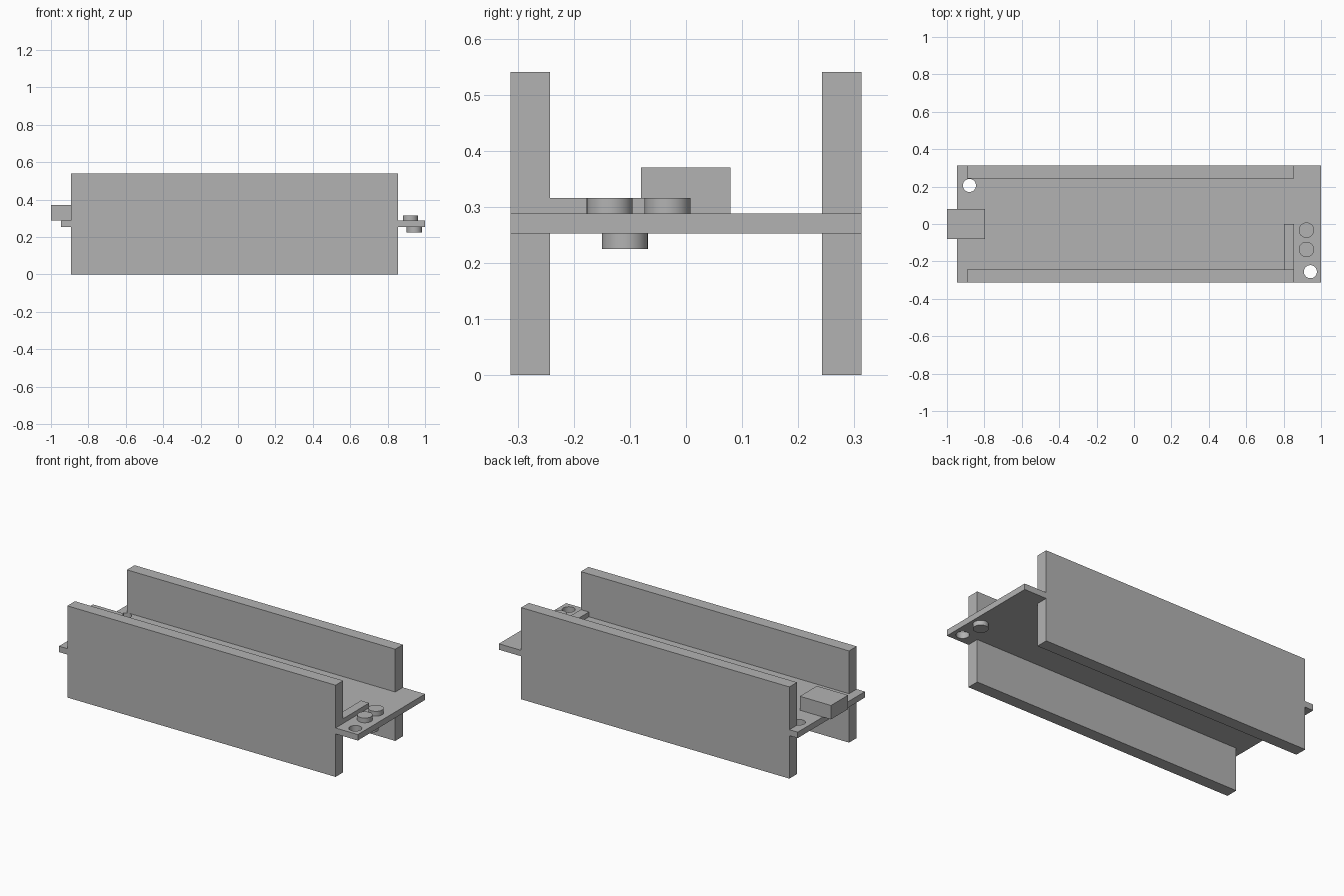
import bpy
import bmesh

cube = bpy.data.objects.get("Cube")
if cube:
    bpy.data.objects.remove(cube, do_unlink=True)

grey = bpy.data.materials.new("plain_grey")
grey.use_nodes = True
grey.diffuse_color = (0.45, 0.45, 0.45, 1)
grey.node_tree.nodes["Principled BSDF"].inputs["Base Color"].default_value = grey.diffuse_color


def add_prism(name, outline, z0, z1):
    """Extrude a flat outline from z0 to z1."""
    bm = bmesh.new()
    base = bm.faces.new([bm.verts.new((x, y, z0)) for x, y in outline])
    top = bmesh.ops.extrude_face_region(bm, geom=[base])["geom"]
    verts = [v for v in top if isinstance(v, bmesh.types.BMVert)]
    bmesh.ops.translate(bm, verts=verts, vec=(0, 0, z1 - z0))
    bmesh.ops.recalc_face_normals(bm, faces=bm.faces)
    mesh = bpy.data.meshes.new(name)
    bm.to_mesh(mesh)
    bm.free()
    mesh.materials.append(grey)
    obj = bpy.data.objects.new(name, mesh)
    bpy.context.collection.objects.link(obj)
    return obj


def add_box(name, x0, x1, y0, y1, z0, z1):
    return add_prism(name, [(x0, y0), (x1, y0), (x1, y1), (x0, y1)], z0, z1)


def smooth(obj):
    bpy.ops.object.select_all(action="DESELECT")
    obj.select_set(True)
    bpy.context.view_layer.objects.active = obj
    bpy.ops.object.shade_smooth_by_angle()


def add_disc(name, x, y, radius, z0, z1):
    bpy.ops.mesh.primitive_cylinder_add(
        vertices=40, radius=radius, depth=z1 - z0, location=(x, y, (z0 + z1) / 2))
    obj = bpy.context.object
    obj.name = name
    obj.data.materials.append(grey)
    smooth(obj)
    return obj


WALL_X0, WALL_X1 = -0.893, 0.855
WALL_IN, WALL_OUT = 0.242, 0.313
DECK_X0, DECK_X1 = -0.947, 1.0
DECK_Z0, DECK_Z1 = 0.253, 0.288
STEP_Z = 0.316

# Tall side walls
for name, s in (("front_wall", -1), ("back_wall", 1)):
    ys = sorted((s * WALL_IN, s * WALL_OUT))
    add_box(name, WALL_X0, WALL_X1, *ys, 0, 0.54)

# Deck, notched so that the walls sit in its long edges
half = [(DECK_X0, -WALL_OUT), (WALL_X0, -WALL_OUT), (WALL_X0, -WALL_IN),
        (WALL_X1, -WALL_IN), (WALL_X1, -WALL_OUT), (DECK_X1, -WALL_OUT)]
deck = add_prism("deck", half + [(x, -y) for x, y in reversed(half)], DECK_Z0, DECK_Z1)

# Mounting holes in opposite corners
for x, y in ((-0.88, 0.206), (0.943, -0.255)):
    cutter = add_disc("hole_cutter", x, y, 0.035, 0.2, 0.34)
    cutter.hide_render = True
    mod = deck.modifiers.new("hole", "BOOLEAN")
    mod.operation = "DIFFERENCE"
    mod.solver = "EXACT"
    mod.object = cutter
    bpy.context.view_layer.objects.active = deck
    bpy.ops.object.modifier_apply(modifier=mod.name)
    bpy.data.objects.remove(cutter, do_unlink=True)
smooth(deck)

# Socket overhanging one end, and the low bar at the other
add_box("end_socket", -1.0, -0.797, -0.08, 0.079, DECK_Z1, 0.37)
add_box("low_bar", 0.802, WALL_X1, -WALL_IN, 0, DECK_Z1, STEP_Z)

# Round buttons above and below the deck
add_disc("inner_button", 0.922, -0.033, 0.041, DECK_Z1, STEP_Z)
add_disc("outer_button", 0.922, -0.136, 0.041, DECK_Z1, STEP_Z)
add_disc("lower_button", 0.943, -0.109, 0.041, 0.225, DECK_Z0)
